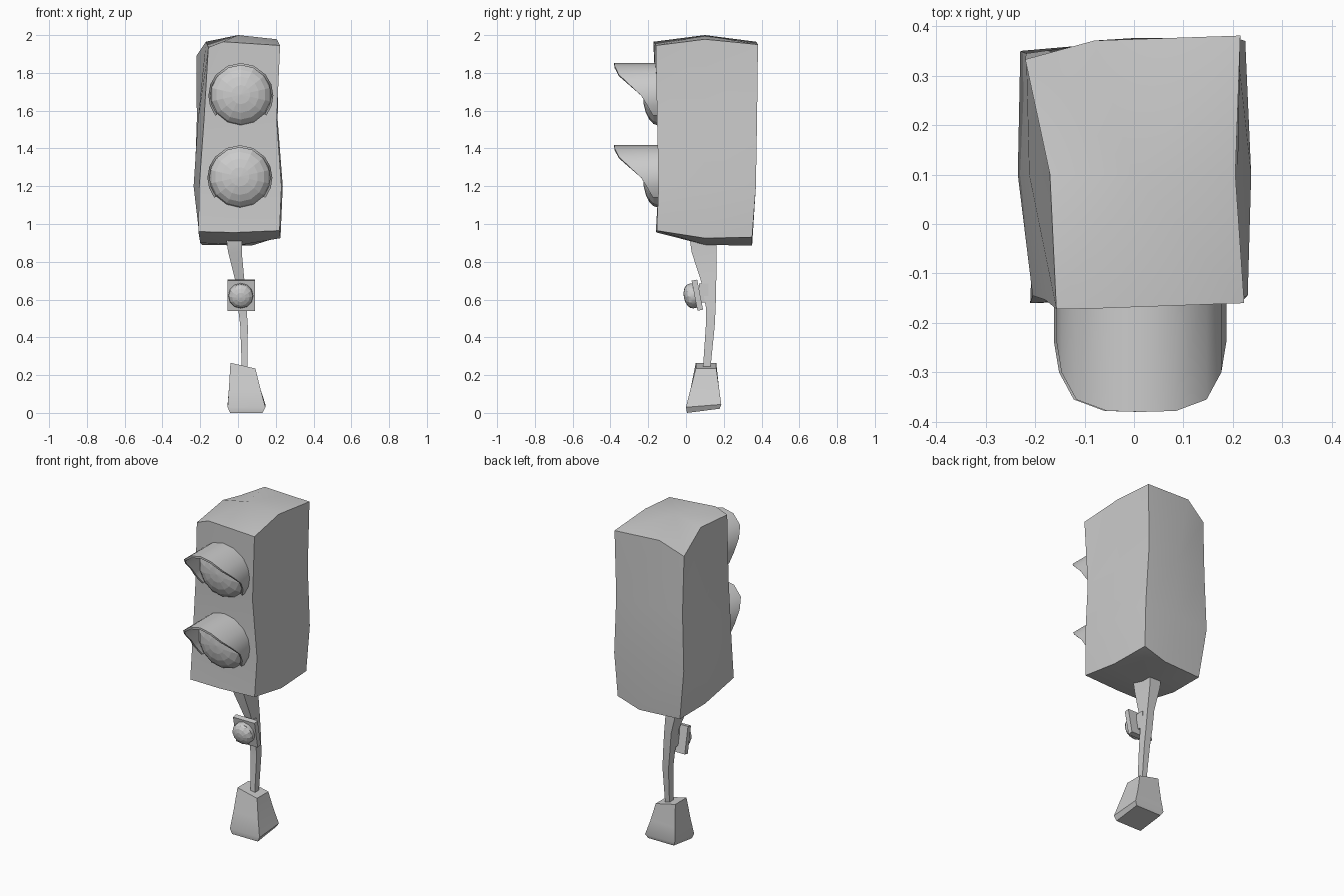
import bpy, bmesh, math
from mathutils import Matrix, Vector

if "Cube" in bpy.data.objects:
    bpy.data.objects.remove(bpy.data.objects["Cube"])


def finish(name, bm, angle=None):
    bmesh.ops.recalc_face_normals(bm, faces=bm.faces)
    mesh = bpy.data.meshes.new(name)
    bm.to_mesh(mesh)
    bm.free()
    ob = bpy.data.objects.new(name, mesh)
    bpy.context.collection.objects.link(ob)
    if angle:
        bpy.ops.object.select_all(action='DESELECT')
        ob.select_set(True)
        bpy.context.view_layer.objects.active = ob
        bpy.ops.object.shade_smooth_by_angle(angle=math.radians(angle))
    return ob


def loft(name, rings, tips=None, angle=30):
    """Skin a stack of rings; each end closes with a face or a fan to a tip."""
    bm = bmesh.new()
    rows = [[bm.verts.new(p) for p in r] for r in rings]
    n = len(rows[0])
    for a, b in zip(rows, rows[1:]):
        for i in range(n):
            j = (i + 1) % n
            bm.faces.new((a[i], a[j], b[j], b[i]))
    for k, row in enumerate((rows[0], rows[-1])):
        if tips:
            tip = bm.verts.new(tips[k])
            for i in range(n):
                bm.faces.new((row[i], row[(i + 1) % n], tip))
        else:
            bm.faces.new(row)
    return finish(name, bm, angle)


def rect(x0, x1, y0, y1, z, lift=0, drop=0):
    """Rectangle; lift raises the back edge, drop lowers the right edge."""
    return [(x0, y0, z), (x1, y0, z - drop), (x1, y1, z - drop + lift), (x0, y1, z + lift)]


def dome(name, centre, radius, depth, sides, rings, tilt=0, angle=None):
    """Half ellipsoid bulging towards the front."""
    bm = bmesh.new()
    bmesh.ops.create_uvsphere(bm, u_segments=sides, v_segments=rings, radius=1)
    low = [v for v in bm.verts if v.co.z < -0.01]
    bmesh.ops.delete(bm, geom=low, context='VERTS')
    m = (Matrix.Translation(centre) @ Matrix.Rotation(math.radians(90 + tilt), 4, 'X')
         @ Matrix.Diagonal((radius, radius, depth, 1)))
    bm.transform(m)
    return finish(name, bm, angle)


def visor(name, x, z, r=0.172):
    """Hood over a lens, its lip receding down the sides."""
    half = [(0, -.38), (24, -.378), (50, -.355), (70, -.30), (90, -.237), (108, -.205), (128, -.175)]
    lip = [(-a, y) for a, y in half[:0:-1]] + half
    bm = bmesh.new()
    pairs = []
    for a, y in lip:
        t = math.radians(a)
        px, pz = x + r * math.sin(t), z + r * math.cos(t)
        pairs.append((bm.verts.new((px, y, pz)), bm.verts.new((px, -.12, pz))))
    for a, b in zip(pairs, pairs[1:]):
        bm.faces.new((a[0], a[1], b[1], b[0]))
    bmesh.ops.recalc_face_normals(bm, faces=bm.faces)
    # make normals point outward so the thickness grows inward
    bm.faces.ensure_lookup_table()
    f = bm.faces[len(bm.faces) // 2]
    if f.normal.z < 0:
        bmesh.ops.reverse_faces(bm, faces=bm.faces)
    bmesh.ops.solidify(bm, geom=bm.faces[:], thickness=0.012)
    return finish(name, bm, 40)


# lopsided signal housing: front L/M/R, right, back R/M/L, left
housing = [
    [(-.21, -.16, .96), (-.02, -.155, .955), (.22, -.155, .965), (.225, .1, .925),
     (.215, .35, .93), (.07, .35, .885), (-.19, .33, .89), (-.2, .1, .9)],
    [(-.205, -.145, 1.2), (.01, -.145, 1.2), (.23, -.145, 1.2), (.237, .1, 1.2),
     (.225, .37, 1.2), (0, .37, 1.2), (-.23, .35, 1.2), (-.235, .1, 1.2)],
    [(-.18, -.153, 1.55), (.01, -.153, 1.55), (.205, -.153, 1.55), (.21, .1, 1.55),
     (.207, .376, 1.55), (0, .376, 1.55), (-.218, .345, 1.55), (-.212, .1, 1.55)],
    [(-.157, -.172, 1.935), (-.08, -.171, 1.965), (.223, -.16, 1.945), (.205, .1, 1.978),
     (.215, .381, 1.95), (-.08, .371, 1.965), (-.22, .333, 1.89), (-.17, .1, 1.965)],
]
loft("signal_housing", housing, tips=[(.02, .1, .89), (0, .1, 2.0)], angle=35)

# two lenses with hoods
for label, x, z in (("upper", .015, 1.685), ("lower", .01, 1.25)):
    dome(label + "_lens", (x, -.148, z), .163, .08, 14, 10)
    visor(label + "_visor", x, z - .005)

# crooked post
loft("post", [
    rect(.02, .05, .09, .13, .24), rect(.012, .052, .105, .152, .46),
    rect(.0, .045, .105, .157, .56), rect(-.012, .035, .082, .16, .69),
    rect(-.052, .02, .03, .162, .85), rect(-.062, .022, .02, .16, .92)], angle=30)

# flared foot with a slightly tipped sole
loft("foot", [
    rect(-.042, .13, .005, .178, 0, .022), rect(-.055, .145, 0, .187, .03, .015),
    rect(-.048, .118, .025, .175, .13), rect(-.04, .092, .052, .16, .265, 0, .03)], angle=35)

# push-button plate, tilted downwards, with bracket
bm = bmesh.new()
bmesh.ops.create_cube(bm, size=1)
tilt = Matrix.Rotation(math.radians(11), 4, 'X')
bm.transform(Matrix.Translation((.018, .06, .623)) @ tilt @ Matrix.Diagonal((.145, .03, .162, 1)))
finish("button_plate", bm)
bm = bmesh.new()
bmesh.ops.create_cube(bm, size=1)
bm.transform(Matrix.Translation((.018, .095, .635)) @ Matrix.Diagonal((.045, .05, .1, 1)))
finish("button_bracket", bm)

# round button: collar and cap
bm = bmesh.new()
bmesh.ops.create_cone(bm, cap_ends=True, segments=12, radius1=.066, radius2=.066, depth=.025)
bm.transform(Matrix.Translation((.015, .036, .62)) @ tilt @ Matrix.Rotation(math.pi / 2, 4, 'X'))
finish("button_collar", bm, 35)
dome("button_cap", (.015, .026, .618), .066, .038, 12, 8, tilt=11)
